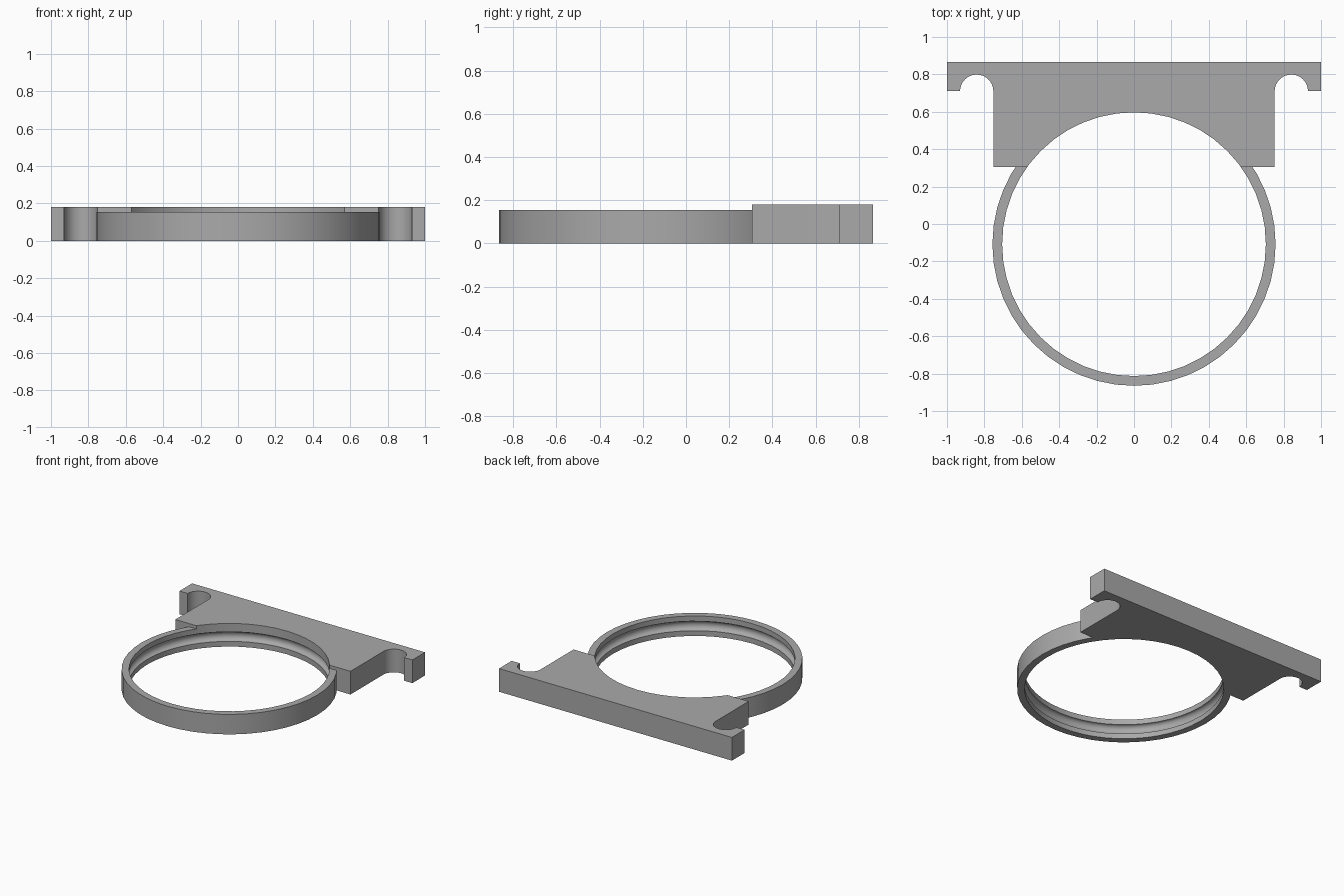
import bpy, bmesh, math
from mathutils import Matrix

if "Cube" in bpy.data.objects:
    bpy.data.objects.remove(bpy.data.objects["Cube"])

CY = -0.108                       # ring centre in y
R_OUT, R_IN = 0.757, 0.705
RING_H, PLATE_H = 0.155, 0.18
SEG = 48

grey = bpy.data.materials.new("plain grey")
grey.diffuse_color = (0.40, 0.40, 0.40, 1)
grey.use_nodes = True
grey.node_tree.nodes["Principled BSDF"].inputs["Base Color"].default_value = grey.diffuse_color


def make_object(name, bm):
    bmesh.ops.recalc_face_normals(bm, faces=bm.faces[:])
    mesh = bpy.data.meshes.new(name)
    bm.to_mesh(mesh)
    bm.free()
    mesh.materials.append(grey)
    ob = bpy.data.objects.new(name, mesh)
    bpy.context.collection.objects.link(ob)
    return ob


def prism(name, outline, height):
    bm = bmesh.new()
    face = bm.faces.new([bm.verts.new((x, y, 0)) for x, y in outline])
    ext = bmesh.ops.extrude_face_region(bm, geom=[face])
    verts = [v for v in ext["geom"] if isinstance(v, bmesh.types.BMVert)]
    bmesh.ops.translate(bm, verts=verts, vec=(0, 0, height))
    return make_object(name, bm)


def lathe(name, profile):
    # capped solid of revolution about the ring axis
    bm = bmesh.new()
    rings = []
    for r, z in profile:
        rings.append([bm.verts.new((r * math.cos(2 * math.pi * i / SEG),
                                    CY + r * math.sin(2 * math.pi * i / SEG), z))
                      for i in range(SEG)])
    for a, b in zip(rings, rings[1:]):
        for i in range(SEG):
            j = (i + 1) % SEG
            bm.faces.new((a[i], a[j], b[j], b[i]))
    bm.faces.new(rings[0])
    bm.faces.new(rings[-1])
    return make_object(name, bm)


def boolean(ob, other, operation):
    mod = ob.modifiers.new(operation.lower(), "BOOLEAN")
    mod.operation, mod.object, mod.solver = operation, other, "EXACT"
    bpy.context.view_layer.objects.active = ob
    bpy.ops.object.modifier_apply(modifier=mod.name)
    bpy.data.objects.remove(other)


# mounting plate outline: right half with a round hook notch, then mirrored
right = [(0.752, 0.305)]
for i in range(17):
    a = math.pi * (1 - i / 16)
    right.append((0.841 + 0.089 * math.cos(a), 0.71 + 0.089 * math.sin(a)))
right += [(1.0, 0.71), (1.0, 0.865)]
left = [(-x, y) for x, y in reversed(right)]
body = prism("ring_bracket", right + left, PLATE_H)

# clamp ring joined to the plate
boolean(body, lathe("ring_blank", [(R_OUT, 0), (R_OUT, RING_H)]), "UNION")

# bore with a rounded inner groove
mid, gr = RING_H / 2, 0.037
groove = [(R_IN + 0.032 * math.cos(a), mid + gr * math.sin(a))
          for a in [math.pi * (i / 10 - 0.5) for i in range(11)]]
boolean(body, lathe("bore_cutter", [(R_IN, -0.1)] + groove + [(R_IN, 0.3)]),
        "DIFFERENCE")

# smooth curved walls, crisp edges
bpy.ops.object.select_all(action="DESELECT")
body.select_set(True)
bpy.context.view_layer.objects.active = body
bpy.ops.object.shade_smooth_by_angle(angle=math.radians(30))
